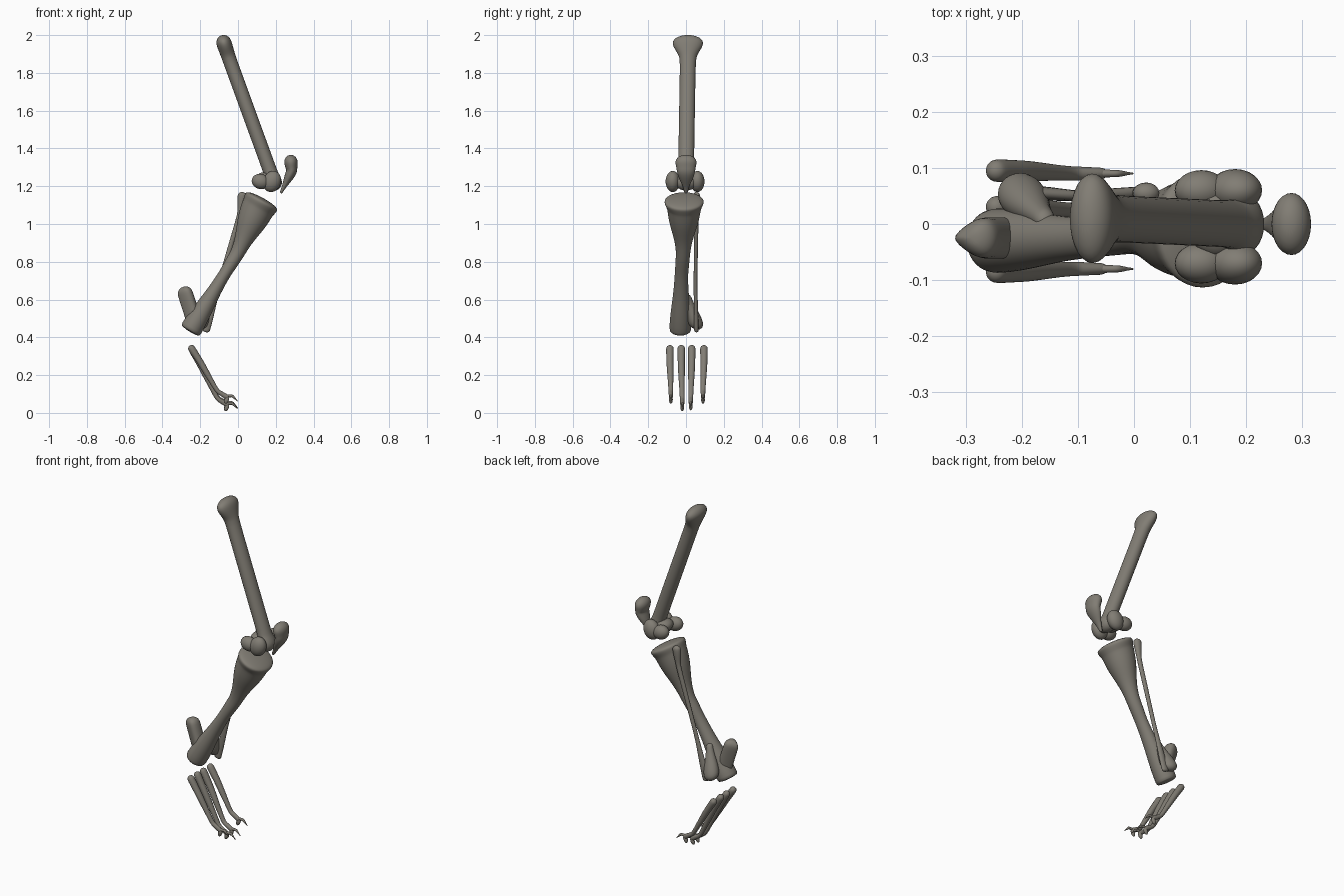
import bpy, bmesh, math
from mathutils import Vector

cube = bpy.data.objects.get("Cube")
if cube:
    bpy.data.objects.remove(cube, do_unlink=True)

COLOUR = (0.22, 0.205, 0.175, 1)
bone_grey = bpy.data.materials.new("bone_grey")
bone_grey.use_nodes = True
bone_grey.diffuse_color = COLOUR
bone_grey.node_tree.nodes["Principled BSDF"].inputs["Base Color"].default_value = COLOUR


def finish(name, bm):
    bmesh.ops.recalc_face_normals(bm, faces=bm.faces)
    mesh = bpy.data.meshes.new(name)
    bm.to_mesh(mesh)
    bm.free()
    mesh.materials.append(bone_grey)
    mesh.shade_smooth()
    obj = bpy.data.objects.new(name, mesh)
    bpy.context.collection.objects.link(obj)
    return obj


def dome_rings(position, radii, outward, depth):
    """Shrinking rings that round off an end, listed from the end towards the tip."""
    height = min(radii) * depth
    angles = [step * math.pi / 7 for step in (1, 2, 3)]
    return [(position + outward * height * math.sin(a), radii * math.cos(a)) for a in angles]


def sample_rings(keys, steps=4):
    """Straight path between the keys, with eased radii so that each end flares."""
    points = [Vector(key[:3]) for key in keys]
    sizes = [Vector(key[3:]) for key in keys]
    rings = []
    for i in range(len(keys) - 1):
        for step in range(steps):
            t = step / steps
            ease = t * t * (3 - 2 * t)
            rings.append((points[i].lerp(points[i + 1], t), sizes[i].lerp(sizes[i + 1], ease)))
    return rings + [(points[-1], sizes[-1])]


def bone(name, keys, dome=1, sides=14, ridge=0):
    """Skin a bone along keys of (x, y, z, radius in the side plane, radius along y)."""
    rings = sample_rings(keys)
    first_out = (rings[0][0] - rings[1][0]).normalized()
    last_out = (rings[-1][0] - rings[-2][0]).normalized()
    start = dome_rings(*rings[0], first_out, dome)
    end = dome_rings(*rings[-1], last_out, dome)
    rings = start[::-1] + rings + end

    bm = bmesh.new()
    loops = []
    for i, (position, radii) in enumerate(rings):
        before = rings[max(i - 1, 0)][0]
        after = rings[min(i + 1, len(rings) - 1)][0]
        along = after - before
        across = Vector((-along.z, 0, along.x)).normalized()
        loop = []
        for side in range(sides):
            angle = math.tau * side / sides
            c, s = math.cos(angle), math.sin(angle)
            s *= 1 + ridge * c
            offset = across * c * radii.x + Vector((0, s * radii.y, 0))
            loop.append(bm.verts.new(position + offset))
        loops.append(loop)
    for lower, upper in zip(loops, loops[1:]):
        for side in range(sides):
            after = (side + 1) % sides
            bm.faces.new((lower[side], lower[after], upper[after], upper[side]))
    bm.faces.new(loops[0])
    bm.faces.new(loops[-1])
    obj = finish(name, bm)
    smooth = obj.modifiers.new("Smooth", "SUBSURF")
    smooth.levels = smooth.render_levels = 1
    return obj


def lobe(name, centre, size, tilt=0):
    bm = bmesh.new()
    bmesh.ops.create_uvsphere(bm, u_segments=24, v_segments=14, radius=1)
    obj = finish(name, bm)
    obj.location, obj.scale = centre, size
    obj.rotation_euler.y = math.radians(tilt)


# Thigh bone with a broad flat head
bone("thigh_bone", [
    (-.075, .01, 1.96, .042, .085),
    (-.045, .01, 1.87, .038, .043),
    (.17, 0, 1.28, .038, .043),
    (.19, 0, 1.22, .045, .06)])

# Knee knuckles, one pair on each side
for side, y in (("right", -.07), ("left", .06)):
    lobe(side + "_front_knuckle", (.18, y, 1.225), (.047, .038, .057), 20)
    lobe(side + "_rear_knuckle", (.12, y, 1.225), (.048, .036, .04), 15)
lobe("knuckle_bridge", (.15, 0, 1.235), (.055, .06, .038), 15)

# Kneecap, round on top and tapering to a point
bone("kneecap", [
    (.28, 0, 1.33, .037, .058),
    (.285, 0, 1.28, .03, .05),
    (.23, 0, 1.17, .008, .01)])

# Shin bone with a sloping plateau and a wide ankle end
bone("shin_bone", [
    (.125, -.01, 1.12, .098, .107),
    (.1, -.01, 1.075, .09, .09),
    (0, -.015, .85, .038, .038),
    (-.08, -.025, .72, .032, .036),
    (-.25, -.03, .44, .06, .06)], dome=.2, sides=18)

# Ankle lump beside the shin bone
bone("ankle_lump", [
    (-.16, .01, .61, .02, .02),
    (-.2, .05, .48, .046, .042)])

# Slim outer shin bone
bone("outer_shin_bone", [
    (.022, .055, 1.15, .025, .02),
    (.01, .055, 1.05, .014, .012),
    (-.1, .05, .68, .012, .01),
    (-.17, .055, .44, .023, .013)])

# Heel bone, ridged at the back
bone("heel_bone", [
    (-.28, -.025, .635, .042, .035),
    (-.23, -.025, .48, .042, .035)], ridge=.5)

# Foot bones with toe pads and hooked claws; the middle two reach lower
for name, y, drop in (("right_outer", -.085, 0), ("right_inner", -.025, .04),
                      ("left_inner", .03, .035), ("left_outer", .095, 0)):
    inward = math.copysign(.005, -y)
    toe = y + inward
    bone(name + "_foot_bone", [
        (-.245, y, .34, .02, .021),
        (-.2, y, .27 - drop / 3, .018, .019),
        (-.11, toe, .115 - drop, .012, .013),
        (-.06, toe, .085 - drop, .014, .011)])
    lobe(name + "_toe_pad", (-.06, toe, .07 - drop), (.012, .01, .022), 20)
    bone(name + "_claw", [
        (-.06, toe, .09 - drop, .009, .008),
        (-.03, toe, .09 - drop, .008, .007),
        (-.003, toe, .063 - drop, .002, .002)], sides=8)
